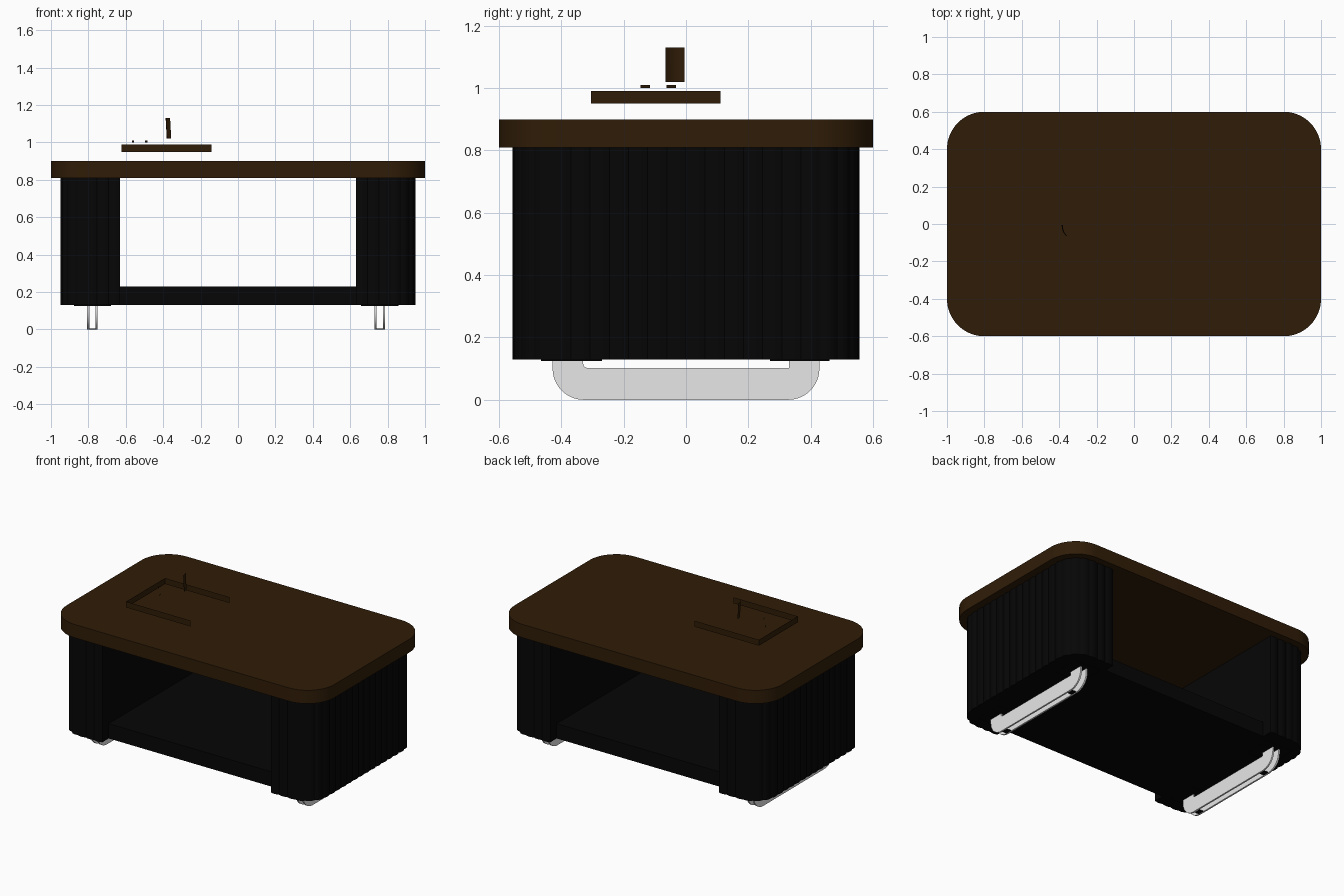
import bpy, bmesh, math

if "Cube" in bpy.data.objects:
    bpy.data.objects.remove(bpy.data.objects["Cube"])


def material(name, rgb):
    m = bpy.data.materials.new(name)
    m.diffuse_color = (*rgb, 1)
    m.use_nodes = True
    m.node_tree.nodes["Principled BSDF"].inputs["Base Color"].default_value = m.diffuse_color
    return m


BROWN = material("dark walnut", (0.029, 0.0118, 0.0022))
BLACK = material("black lacquer", (0.0018, 0.0018, 0.0018))
CLEAR = material("pale grey acrylic", (0.8, 0.8, 0.8))


def finish(bm, name, mat):
    me = bpy.data.meshes.new(name)
    bm.to_mesh(me)
    bm.free()
    ob = bpy.data.objects.new(name, me)
    bpy.context.collection.objects.link(ob)
    me.materials.append(mat)
    bpy.ops.object.select_all(action='DESELECT')
    ob.select_set(True)
    bpy.context.view_layer.objects.active = ob
    bpy.ops.object.shade_smooth_by_angle(angle=math.radians(30))
    return ob


def prism(name, pts, offset, mat):
    """Extrude a closed 3D outline along an offset vector."""
    bm = bmesh.new()
    f = bm.faces.new([bm.verts.new(p) for p in pts])
    r = bmesh.ops.extrude_face_region(bm, geom=[f], use_keep_orig=True)
    bmesh.ops.translate(bm, vec=offset,
                        verts=[v for v in r['geom'] if isinstance(v, bmesh.types.BMVert)])
    bmesh.ops.recalc_face_normals(bm, faces=bm.faces)
    return finish(bm, name, mat)


def box(name, x0, x1, y0, y1, z0, z1, mat):
    return prism(name, [(x0, y0, z0), (x1, y0, z0), (x1, y1, z0), (x0, y1, z0)],
                 (0, 0, z1 - z0), mat)


def ribbon(name, path, z0, z1, mat, lean=0):
    """Thin upright strip along a path in plan, leaning in x."""
    bm = bmesh.new()
    lo = [bm.verts.new((x, y, z0)) for x, y in path]
    hi = [bm.verts.new((x + lean, y, z1)) for x, y in path]
    for i in range(len(path) - 1):
        bm.faces.new((lo[i], lo[i + 1], hi[i + 1], hi[i]))
    return finish(bm, name, mat)


def arc(cx, cy, r, a0, a1, n):
    return [(cx + r * math.cos(math.radians(a0 + (a1 - a0) * i / n)),
             cy + r * math.sin(math.radians(a0 + (a1 - a0) * i / n))) for i in range(n + 1)]


# table top with large rounded corners
top = []
for cx, cy, a in ((.8, .4, 0), (-.8, .4, 90), (-.8, -.4, 180), (.8, -.4, 270)):
    top += [(x, y, 0.81) for x, y in arc(cx, cy, 0.2, a, a + 90, 16)]
prism("table_top", top, (0, 0, 0.09), BROWN)


# fluted D-shaped pedestals
def pedestal_outline(n_flutes=26, steps=6, depth=0.007):
    xi, xo, yo, r = 0.63, 0.943, 0.549, 0.145
    a, q, b = xo - r - xi, r * math.pi / 2, 2 * (yo - r)
    total = 2 * a + 2 * q + b
    pts = []
    for i in range(n_flutes * steps + 1):
        s = total * i / (n_flutes * steps)
        d = depth * abs(math.sin(math.pi * i / steps))
        if s < a:
            p, ang = (xi + s, -yo), -90
        elif s < a + q:
            ang = -90 + 90 * (s - a) / q
            p = arc(xo - r, -yo + r, r, ang, ang, 1)[0]
        elif s < a + q + b:
            p, ang = (xo, -yo + r + s - a - q), 0
        elif s < a + 2 * q + b:
            ang = 90 * (s - a - q - b) / q
            p = arc(xo - r, yo - r, r, ang, ang, 1)[0]
        else:
            p, ang = (xi + total - s, yo), 90
        pts.append((p[0] + d * math.cos(math.radians(ang)),
                    p[1] + d * math.sin(math.radians(ang))))
    return pts


# sled foot side profile in y and z, with a shallow notch on top
foot = ([(-.428, .128)] + arc(-.328, .1, .1, 180, 270, 10) + arc(.328, .1, .1, 270, 360, 10)
        + [(.428, .128), (.33, .128), (.33, .102)] + arc(-.315, .117, .015, 270, 180, 4)
        + [(-.33, .128)])

for side, s, fx in (("right", 1, 0.758), ("left", -1, -0.778)):
    prism(side + "_pedestal", [(s * x, y, 0.13) for x, y in pedestal_outline()],
          (0, 0, 0.68), BLACK)
    # two upright acrylic plates with an open gap between them
    for part, x in (("plate_a", fx - 0.028), ("plate_b", fx + 0.017)):
        prism(f"{side}_foot_{part}", [(x, y, z) for y, z in foot], (0.011, 0, 0), CLEAR)
    # mounting pads and the small dark glides joining the plates
    for end, y0, y1, yg in (("front", -.465, -.27, -.31), ("back", .27, .46, .31)):
        box(f"{side}_{end}_mounting_pad", fx - .1, fx + .1, y0, y1, 0.125, 0.131, BLACK)
        box(f"{side}_{end}_glide", fx - .02, fx + .02, yg - .02, yg + .02, 0, 0.006, BLACK)

# lower shelf between the pedestals
box("lower_shelf", -0.635, 0.635, -0.48, 0.48, 0.13, 0.23, BLACK)

# thin floating strips above the top: open tray rim, curved card and two chips
ribbon("tray_rim", [(-.142, -.305), (-.622, -.305), (-.622, .11), (-.142, .11)], 0.95, 0.99, BROWN)
ribbon("curved_card", [(-.381, -.005), (-.379, -.025), (-.372, -.045), (-.357, -.065)],
       1.02, 1.13, BROWN, lean=-0.006)
ribbon("back_chip", [(-.568, -.032), (-.555, -.062)], 1.0, 1.01, BROWN)
ribbon("front_chip", [(-.497, -.115), (-.484, -.146)], 1.0, 1.01, BROWN)
